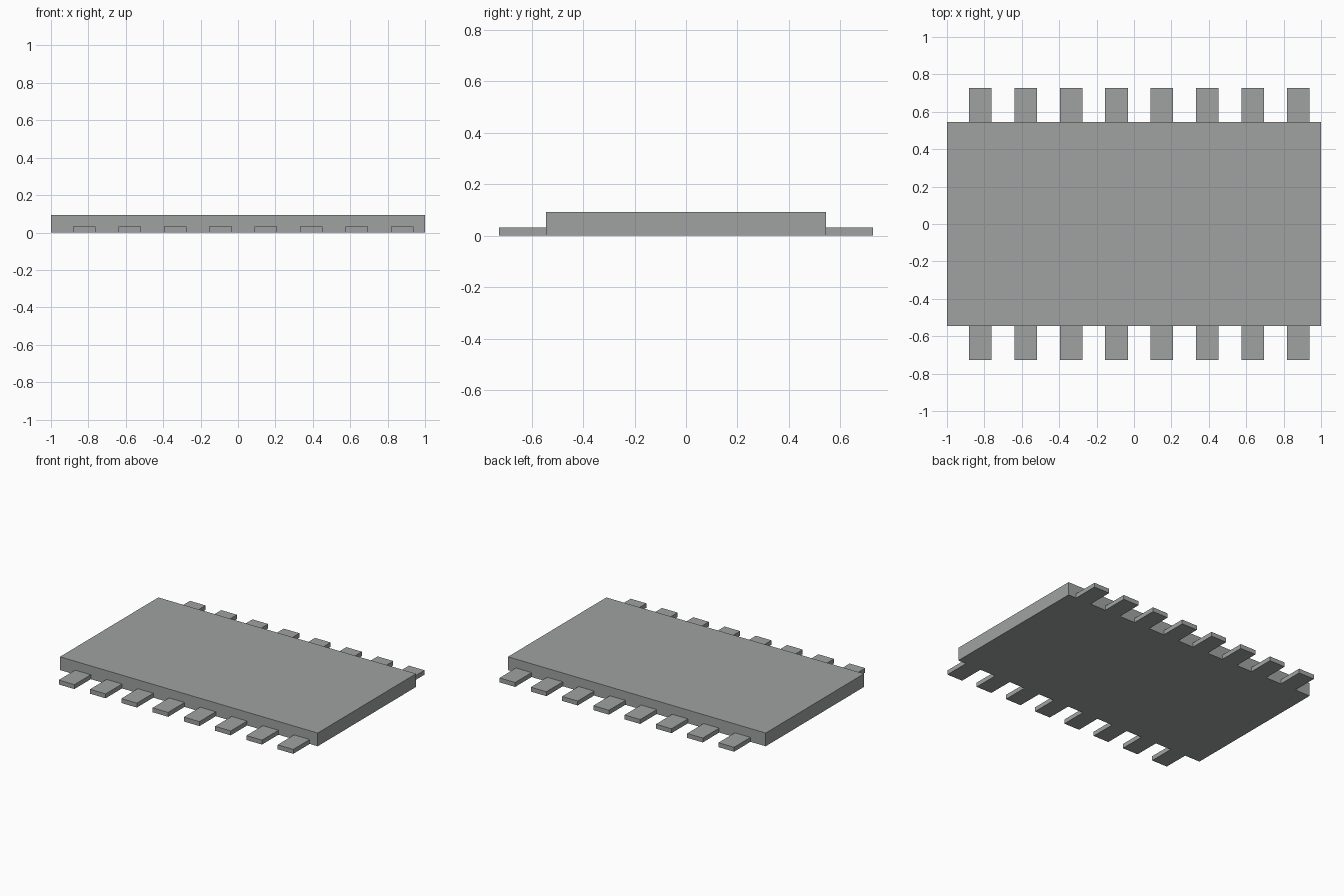
import bpy

if "Cube" in bpy.data.objects:
    bpy.data.objects.remove(bpy.data.objects["Cube"])

# Single flat grey for the whole chip
grey = bpy.data.materials.new("chip grey")
grey.diffuse_color = (0.35, 0.365, 0.36, 1.0)
grey.use_nodes = True
grey.node_tree.nodes["Principled BSDF"].inputs["Base Color"].default_value = grey.diffuse_color


def box(name, x0, x1, y0, y1, z0, z1):
    """Axis-aligned box given by its limits."""
    bpy.ops.mesh.primitive_cube_add(
        size=1, location=((x0 + x1) / 2, (y0 + y1) / 2, (z0 + z1) / 2))
    ob = bpy.context.object
    ob.name = name
    ob.scale = (x1 - x0, y1 - y0, z1 - z0)
    bpy.ops.object.transform_apply(location=False, rotation=False, scale=True)
    ob.data.materials.append(grey)
    return ob


BODY_Y, PIN_Y = 0.545, 0.727
BODY_H, PIN_H = 0.093, 0.031
PIN_X, PIN_W, PITCH = -0.882, 0.121, 0.2427

# Flat package body
box("chip_body", -1, 1, -BODY_Y, BODY_Y, 0, BODY_H)

# Eight flat pins along the front and back edges
for i in range(8):
    x = PIN_X + i * PITCH
    box(f"front_pin_{i + 1}", x, x + PIN_W, -PIN_Y, -BODY_Y, 0, PIN_H)
    box(f"back_pin_{i + 1}", x, x + PIN_W, BODY_Y, PIN_Y, 0, PIN_H)
